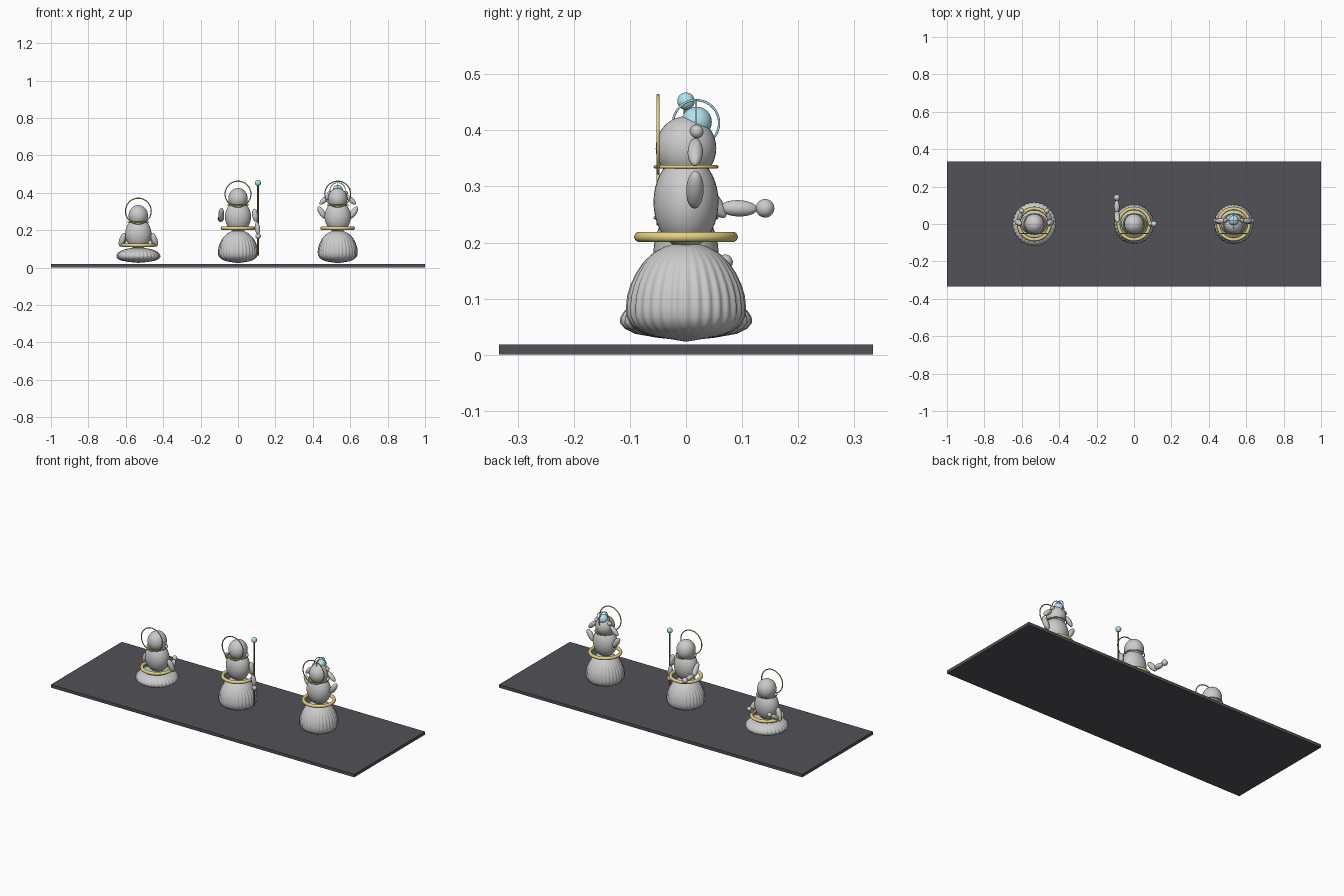
import bpy, math
from mathutils import Vector

if "Cube" in bpy.data.objects:
    bpy.data.objects.remove(bpy.data.objects["Cube"])


def material(name, rgb):
    m = bpy.data.materials.new(name)
    m.diffuse_color = (*rgb, 1)
    m.use_nodes = True
    m.node_tree.nodes["Principled BSDF"].inputs["Base Color"].default_value = m.diffuse_color
    return m


GOLD = material("gold", (0.78, 0.64, 0.22))
CYAN = material("cyan", (0.45, 0.78, 0.88))
DARK = material("dark", (0.085, 0.085, 0.095))
BROWN = material("brown", (0.30, 0.16, 0.08))


def finish(name, mat=None, smooth=True):
    o = bpy.context.object
    o.name = name
    if mat:
        o.data.materials.append(mat)
    if smooth:
        bpy.ops.object.shade_smooth()
    return o


def ball(name, loc, size, mat=None):
    bpy.ops.mesh.primitive_uv_sphere_add(segments=32, ring_count=20, radius=1, location=loc)
    o = finish(name, mat)
    o.scale = size if isinstance(size, tuple) else (size,) * 3
    return o


def limb(name, a, b, r):
    # long ellipsoid between two points
    a, b = Vector(a), Vector(b)
    o = ball(name, (a + b) / 2, (r, r, (b - a).length / 2))
    o.rotation_euler = (b - a).to_track_quat('Z', 'Y').to_euler()
    return o


def ring(name, loc, R, r, mat, rot=(0, 0, 0)):
    bpy.ops.mesh.primitive_torus_add(major_radius=R, minor_radius=r, major_segments=64,
                                     minor_segments=10, location=loc, rotation=rot)
    return finish(name, mat)


def skirt(name, x, profile, pleats=32, amp=0.035):
    # pleated, closed bell; ripples fade toward the top and bottom tips
    n = pleats * 6
    zs = [p[1] for p in profile]
    verts, faces = [(x, 0, zs[0])], []
    rows = profile[1:-1]
    for r, z in rows:
        t = (z - zs[0]) / (zs[-1] - zs[0])
        k = amp * math.sin(math.pi * min(1, t * 0.9 + 0.1))
        for i in range(n):
            a = 2 * math.pi * i / n
            q = r * (1 - k / 2 + k / 2 * math.cos(pleats * a))
            verts.append((x + q * math.cos(a), q * math.sin(a), z))
    verts.append((x, 0, zs[-1]))
    top = len(verts) - 1
    last = 1 + (len(rows) - 1) * n
    for i in range(n):
        j = (i + 1) % n
        faces.append((0, 1 + j, 1 + i))
        faces.append((top, last + i, last + j))
        for k in range(len(rows) - 1):
            s = 1 + k * n
            faces.append((s + i, s + j, s + n + j, s + n + i))
    me = bpy.data.meshes.new(name)
    me.from_pydata(verts, [], faces)
    o = bpy.data.objects.new(name, me)
    bpy.context.collection.objects.link(o)
    me.shade_smooth()


# Display base
bpy.ops.mesh.primitive_cube_add(size=1, location=(0, 0, 0.009))
finish("base", DARK, False).scale = (2, 0.667, 0.018)

TALL = [(0, .023), (.03, .028), (.06, .033), (.082, .041), (.098, .053), (.106, .068),
        (.107, .085), (.105, .105), (.099, .125), (.089, .146), (.076, .165),
        (.058, .182), (.035, .194), (.015, .199), (0, .2)]
FLAT = [(0, .025), (.05, .03), (.09, .037), (.11, .047), (.118, .057), (.117, .067),
        (.11, .078), (.097, .088), (.075, .097), (.04, .104), (0, .107)]


def body(name, x, dz, profile):
    # pleated skirt, belt, torso, collar, head and halo
    skirt(name + "_skirt", x, profile)
    ring(name + "_belt", (x, 0, .21 + dz), .083, .0095, GOLD)
    ball(name + "_torso", (x, 0, .272 + dz), (.07, .058, .083))
    ring(name + "_collar", (x, 0, .335 + dz), .055, .003, GOLD)
    ball(name + "_head", (x, 0, .368 + dz), (.052, .054, .057))
    ring(name + "_halo", (x, -.05, .393 + dz), .069, .003, GOLD, (math.pi / 2, 0, 0))


XL, XR = -.533, .533
body("seated", XL, -.091, FLAT)
body("guardian", 0, 0, TALL)
body("bearer", XR, 0, TALL)

for s in (-1, 1):
    # Seated figure: forearms resting forward
    limb("seated_upper_arm", (XL + s * .073, 0, .185), (XL + s * .098, .015, .112), .016)
    limb("seated_forearm", (XL + s * .088, .01, .125), (XL + s * .068, .065, .16), .013)
    ball("seated_hand", (XL + s * .067, .07, .165), .0135)
    # Bearer: both arms raised to the orb
    limb("bearer_upper_arm", (XR + s * .065, .015, .262), (XR + s * .105, .017, .326), .0155)
    limb("bearer_forearm", (XR + s * .096, .016, .338), (XR + s * .048, .017, .384), .0135)
    ball("bearer_hand", (XR + s * .043, .019, .398), .012)

# Guardian: one arm reaching forward, the other on the staff
limb("reaching_upper_arm", (-.088, .01, .318), (-.092, .07, .245), .0155)
limb("reaching_forearm", (-.092, .06, .262), (-.092, .127, .26), .0145)
ball("reaching_hand", (-.092, .141, .261), .0165)
limb("staff_upper_arm", (.086, 0, .315), (.096, 0, .245), .0155)
limb("staff_forearm", (.1, 0, .245), (.108, 0, .175), .0135)
ball("staff_hand", (.108, 0, .168), .0145)
bpy.ops.mesh.primitive_cylinder_add(vertices=16, radius=.0045, depth=.38, location=(.107, 0, .255))
finish("staff", BROWN, False)
bpy.ops.object.shade_smooth_by_angle()
ball("staff_orb", (.107, 0, .452), .0155, CYAN)

# Orb with crossed rings
orb = (XR, .018, .413)
ball("orb", (XR, .019, .415), .027, CYAN)
ring("orb_ring_side", orb, .041, .002, CYAN, (0, math.pi / 2, 0))
ring("orb_ring_front", orb, .041, .002, CYAN, (math.pi / 2, 0, 0))
